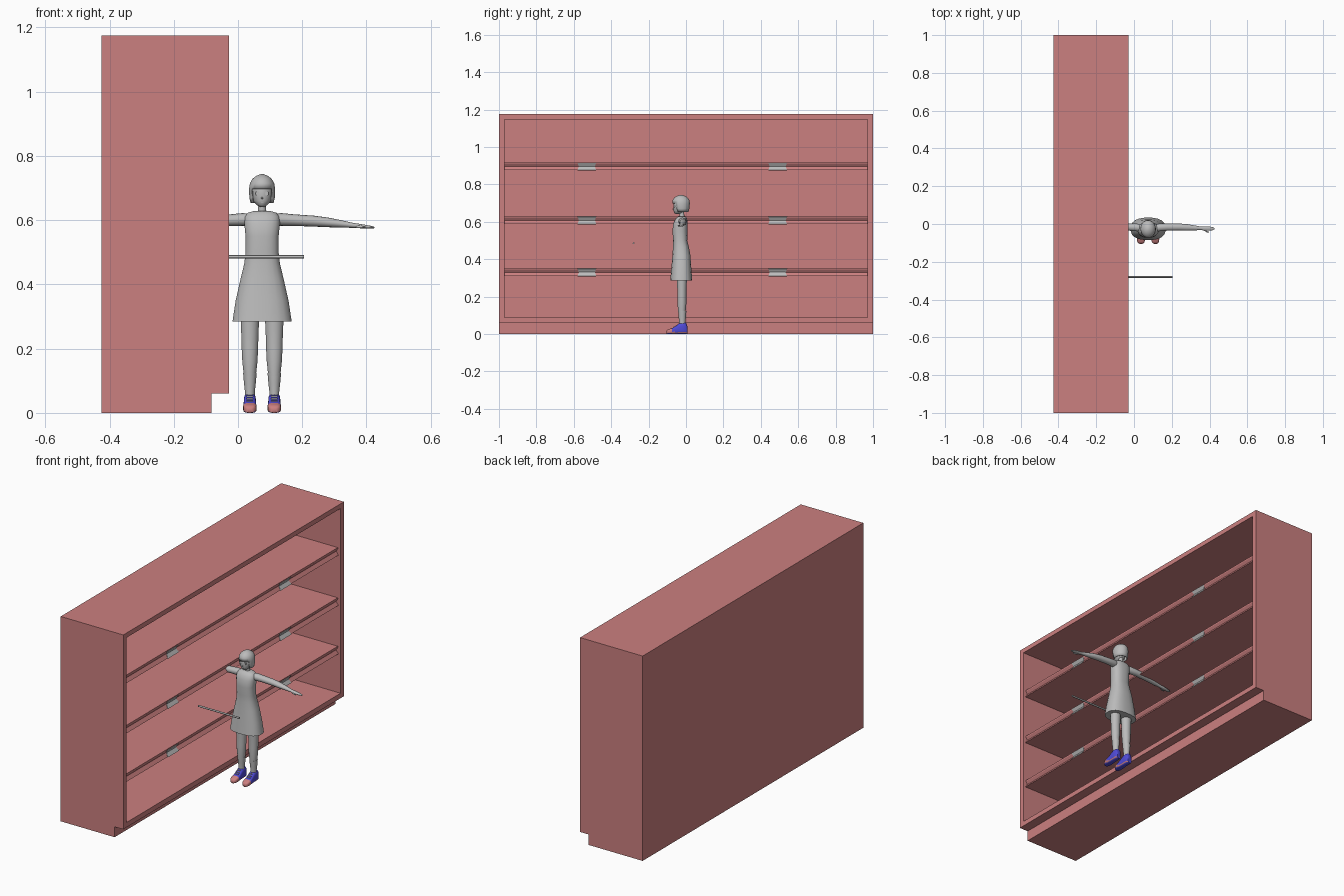
import bpy, bmesh, math
from mathutils import Vector


def mat(name, col):
    m = bpy.data.materials.new(name)
    m.diffuse_color = (*col, 1)
    return m


RED = mat("dusty_red", (0.60, 0.215, 0.215))
GREY = mat("light_grey", (0.50, 0.50, 0.50))
BLUE = mat("shoe_blue", (0.08, 0.07, 0.68))


def finish(name, bm, mats, smooth=False, rule=None):
    bmesh.ops.recalc_face_normals(bm, faces=bm.faces)
    if rule:
        for f in bm.faces:
            f.normal_update()
            f.material_index = rule(f)
    me = bpy.data.meshes.new(name)
    bm.to_mesh(me)
    bm.free()
    ob = bpy.data.objects.new(name, me)
    bpy.context.collection.objects.link(ob)
    for m in mats:
        me.materials.append(m)
    if smooth:
        bpy.ops.object.select_all(action='DESELECT')
        ob.select_set(True)
        bpy.context.view_layer.objects.active = ob
        bpy.ops.object.shade_smooth_by_angle(angle=math.radians(50))
    return ob


def prism(name, pts, y0, y1, m):
    """Extrude an x-z outline along y."""
    bm = bmesh.new()
    f = bm.faces.new([bm.verts.new((x, y0, z)) for x, z in pts])
    r = bmesh.ops.extrude_face_region(bm, geom=[f])
    for v in r['geom']:
        if isinstance(v, bmesh.types.BMVert):
            v.co.y = y1
    return finish(name, bm, [m])


def box(name, x0, x1, y0, y1, z0, z1, m):
    return prism(name, [(x0, z0), (x1, z0), (x1, z1), (x0, z1)], y0, y1, m)


def loft(name, rings, axis, mats, n=20, p=2.0, rule=None, keep=None):
    """Skin superellipse rings (cx, cy, cz, a, b) stacked along an axis."""
    bm = bmesh.new()
    rows = []
    for cx, cy, cz, a, b in rings:
        row = []
        for i in range(n):
            t = 2 * math.pi * (i + 0.5) / n
            c, s = math.cos(t), math.sin(t)
            u = a * math.copysign(abs(c) ** (2 / p), c)
            w = b * math.copysign(abs(s) ** (2 / p), s)
            off = {'z': (u, w, 0), 'x': (0, u, w), 'y': (u, 0, w)}[axis]
            row.append(bm.verts.new((cx + off[0], cy + off[1], cz + off[2])))
        rows.append(row)
    for r0, r1 in zip(rows, rows[1:]):
        for i in range(n):
            j = (i + 1) % n
            bm.faces.new((r0[i], r0[j], r1[j], r1[i]))
    if keep is None:
        bm.faces.new(rows[0])
    bm.faces.new(rows[-1])
    if keep:
        gone = [f for f in bm.faces if not keep(f.calc_center_median())]
        bmesh.ops.delete(bm, geom=gone, context='FACES')
    return finish(name, bm, mats, True, rule)


# ---- Shelf unit, open towards +x ----
XB, XF, KICK, H = -0.425, -0.028, -0.083, 1.175
side = [(XB, 0), (KICK, 0), (KICK, 0.06), (XF, 0.06), (XF, H), (XB, H)]
base = [(XB, 0), (KICK, 0), (KICK, 0.06), (XF, 0.06), (XF, 0.088), (XB, 0.088)]
for nm, y0, y1 in (("side_panel_front", -1, -0.97), ("side_panel_back", 0.97, 1)):
    prism(nm, side, y0, y1, RED)
prism("base_board", base, -0.97, 0.97, RED)
box("top_board", XB, XF, -0.97, 0.97, 1.148, H, RED)
box("rear_panel", XB, XB + 0.02, -0.97, 0.97, 0.088, 1.148, RED)

# Shelves with a notched front rail, and folded label plates on the rail
for k, z in enumerate((0.31, 0.588, 0.876)):
    f, t = -0.042, 0.043
    prism(f"shelf_{k+1}", [(XB + 0.02, z), (f, z), (f - 0.014, z + 0.02),
                           (f - 0.004, z + t - 0.008), (f - 0.004, z + t),
                           (XB + 0.02, z + t)], -0.97, 0.97, RED)
    for j, yc in enumerate((-0.53, 0.49)):
        bm = bmesh.new()
        prof = [(f + 0.003, z - 0.001, 0.05), (f - 0.011, z + 0.02, 0.043),
                (f - 0.001, z + t - 0.004, 0.05)]
        rows = [[bm.verts.new((x, yc + s * w, zz)) for s in (-1, 1)] for x, zz, w in prof]
        for a, b in zip(rows, rows[1:]):
            bm.faces.new((a[0], a[1], b[1], b[0]))
        bm.normal_update()
        ob = finish(f"label_plate_{k+1}_{j+1}", bm, [GREY])
        so = ob.modifiers.new("thickness", 'SOLIDIFY')
        so.thickness, so.offset = 0.002, 0

# ---- Figure, centred on x = CX ----
CX = 0.075

# Dress: height, half width, front y, back y
dress = [(0.285, 0.093, -0.085, 0.034), (0.35, 0.083, -0.079, 0.029),
         (0.42, 0.067, -0.073, 0.024), (0.465, 0.056, -0.070, 0.016),
         (0.50, 0.052, -0.069, 0.007), (0.55, 0.052, -0.073, 0.008),
         (0.59, 0.056, -0.069, 0.009), (0.61, 0.055, -0.060, 0.007),
         (0.623, 0.045, -0.050, 0.002), (0.629, 0.024, -0.040, -0.004)]
loft("dress", [(CX, (a + b) / 2, z, w, (b - a) / 2) for z, w, a, b in dress],
     'z', [GREY], n=20, p=2.5)
loft("neck", [(CX, -0.020, 0.61, 0.018, 0.016), (CX, -0.022, 0.632, 0.013, 0.013),
              (CX, -0.024, 0.665, 0.013, 0.013)], 'z', [GREY], n=14)

# Head and bobbed hair
loft("head", [(CX, -0.045, 0.641, 0.006, 0.010), (CX, -0.041, 0.647, 0.017, 0.022),
              (CX, -0.036, 0.660, 0.028, 0.031), (CX, -0.032, 0.680, 0.033, 0.036),
              (CX, -0.029, 0.705, 0.034, 0.038), (CX, -0.028, 0.725, 0.026, 0.028),
              (CX, -0.028, 0.735, 0.008, 0.008)], 'z', [GREY], n=20)
hair = loft("hair", [(CX, -0.022, 0.653, 0.036, 0.036), (CX, -0.024, 0.670, 0.040, 0.042),
                     (CX, -0.026, 0.697, 0.041, 0.047), (CX, -0.027, 0.715, 0.038, 0.046),
                     (CX, -0.027, 0.729, 0.030, 0.036), (CX, -0.027, 0.738, 0.018, 0.022),
                     (CX, -0.027, 0.743, 0.005, 0.006)], 'z', [GREY], n=24,
            keep=lambda c: c.z > 0.697 or c.y > -0.038 or abs(c.x - CX) > 0.031)
so = hair.modifiers.new("thickness", 'SOLIDIFY')
so.thickness, so.offset = 0.004, -1

# Face details
box("mouth", CX - 0.004, CX + 0.004, -0.0680, -0.064, 0.655, 0.657, GREY)
loft("nose", [(CX, -0.064, 0.669, 0.004, 0.005), (CX, -0.072, 0.668, 0.001, 0.001)],
     'y', [GREY], n=8)


def shoe_rule(f):
    c = f.calc_center_median()
    if f.normal.z < -0.7:
        return 0
    return 1 if c.y < -0.074 or c.z < 0.010 else 0


for s, tag in ((-1, "right"), (1, "left")):
    loft(f"eye_{tag}", [(CX + s * 0.015, -0.060, 0.683, 0.006, 0.007),
                        (CX + s * 0.015, -0.0665, 0.683, 0.006, 0.007)],
         'y', [GREY], n=10)
    # Arm with flattened hand, thumb forwards
    arm = [(0.040, -0.022, 0.602, 0.020, 0.018), (0.060, -0.018, 0.602, 0.021, 0.020),
           (0.100, -0.016, 0.600, 0.020, 0.018), (0.160, -0.016, 0.597, 0.019, 0.017),
           (0.205, -0.018, 0.593, 0.018, 0.015), (0.250, -0.021, 0.588, 0.013, 0.011),
           (0.280, -0.023, 0.584, 0.009, 0.008), (0.300, -0.024, 0.582, 0.012, 0.007),
           (0.318, -0.024, 0.580, 0.012, 0.006), (0.340, -0.025, 0.578, 0.009, 0.004),
           (0.350, -0.025, 0.577, 0.004, 0.002)]
    loft(f"arm_{tag}", [(CX + s * x, y, z, a, b) for x, y, z, a, b in arm],
         'x', [GREY], n=14)
    loft(f"thumb_{tag}", [(CX + s * x, y, 0.579, a, a) for x, y, a in
                          ((0.292, -0.030, 0.004), (0.310, -0.040, 0.004),
                           (0.322, -0.043, 0.002))], 'x', [GREY], n=8)
    # Leg and sock
    lx = CX + s * 0.038
    leg = [(0.33, 0.030, 0.029), (0.285, 0.029, 0.027), (0.24, 0.027, 0.025),
           (0.20, 0.026, 0.024), (0.16, 0.024, 0.024), (0.115, 0.019, 0.020)]
    loft(f"leg_{tag}", [(lx, -0.022, z, a, b) for z, a, b in leg], 'z', [GREY], n=16)
    sock = [(0.124, 0.017, 0.018), (0.124, 0.0215, 0.0225), (0.09, 0.0185, 0.020),
            (0.065, 0.0155, 0.017), (0.04, 0.0155, 0.017)]
    loft(f"sock_{tag}", [(lx, -0.020, z, a, b) for z, a, b in sock], 'z', [GREY], n=16)
    # Shoe: y, half width, height
    shoe = [(0.008, 0.012, 0.040), (0.000, 0.018, 0.060), (-0.022, 0.019, 0.062),
            (-0.038, 0.019, 0.056), (-0.058, 0.020, 0.040), (-0.075, 0.0215, 0.031),
            (-0.092, 0.020, 0.026), (-0.101, 0.015, 0.021), (-0.105, 0.007, 0.014)]
    loft(f"shoe_{tag}", [(lx, y, h / 2, w, h / 2) for y, w, h in shoe],
         'y', [BLUE, RED], n=18, p=3.2, rule=shoe_rule)
    # Laces
    for i, (y, z) in enumerate(((-0.044, 0.053), (-0.054, 0.045), (-0.064, 0.038))):
        box(f"lace_{tag}_{i+1}", lx - 0.010, lx + 0.010, y - 0.002, y + 0.002,
            z - 0.004, z + 0.001, GREY)

# Thin rod in front of the figure
loft("rod", [(x, -0.28, 0.486, 0.005, 0.005) for x in (-0.055, 0.205)], 'x', [GREY], n=10)
